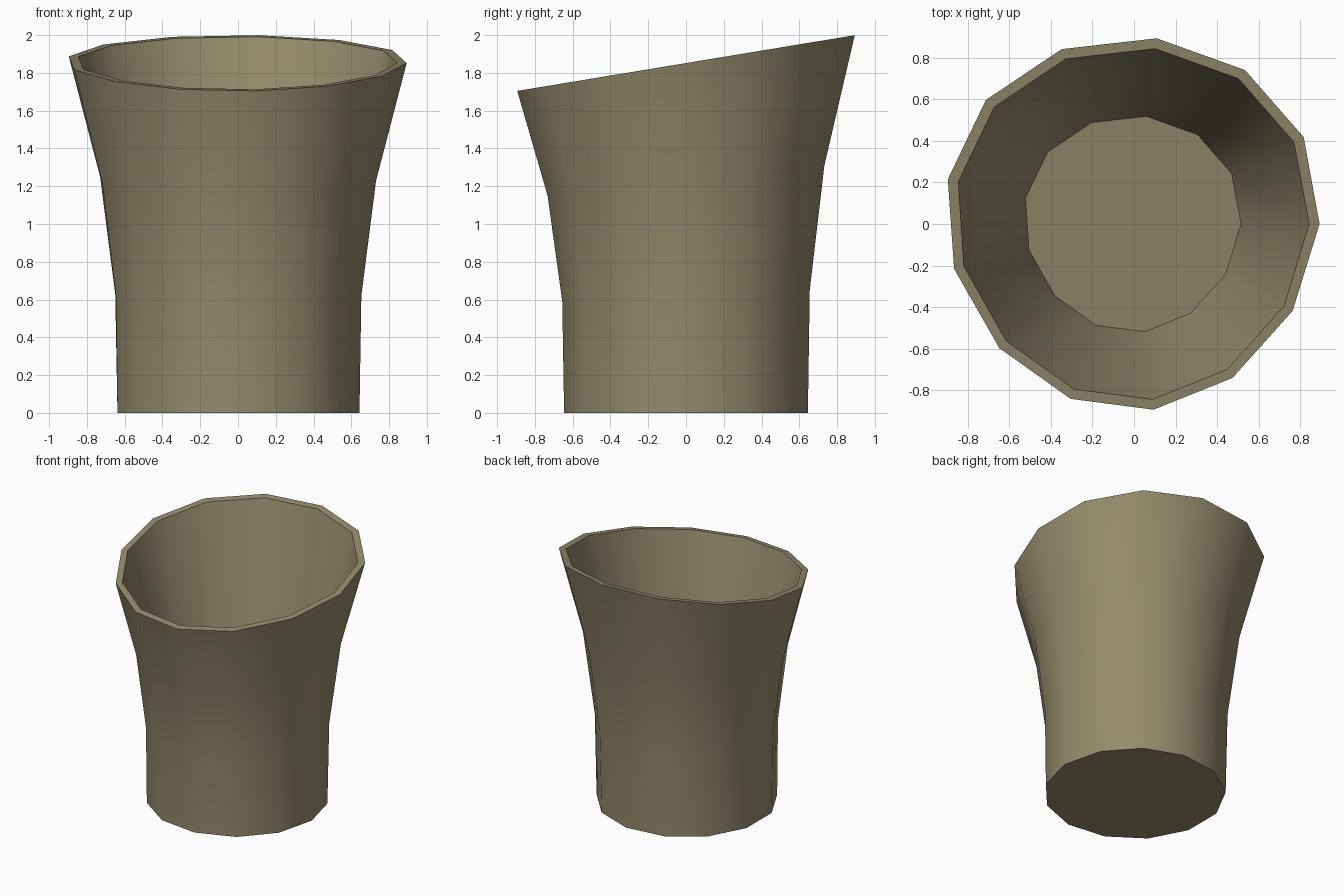
import bpy
import bmesh
from math import cos, sin, pi, radians

cube = bpy.data.objects.get("Cube")
if cube:
    bpy.data.objects.remove(cube, do_unlink=True)

SIDES = 13

# Clay colour for the whole cup
clay = bpy.data.materials.new("olive_clay")
clay.use_nodes = True
colour = (0.30, 0.26, 0.15, 1)
clay.diffuse_color = colour
clay.node_tree.nodes["Principled BSDF"].inputs["Base Color"].default_value = colour

bm = bmesh.new()


def ring(radius, height, slope, taper):
    """One tilted ring, a little wider towards the back."""
    verts = []
    for i in range(SIDES):
        a = 2 * pi * i / SIDES
        y = radius * sin(a)
        x = radius * cos(a) * (1 + taper * y) - 0.007
        verts.append(bm.verts.new((x, y, height + slope * y)))
    return verts


# Profile from the base, up the outside, over the rim, down to the inner floor
profile = [
    (0.65, 0, 0, 0),
    (0.66, 0.62, 0.046, 0.02),
    (0.738, 1.23, 0.11, 0.05),
    (0.90, 1.852, 0.165, 0.08),
    (0.85, 1.852, 0.165, 0.08),
    (0.522, 0.50, 0.165, 0.13),
]
rings = [ring(*p) for p in profile]
for low, high in zip(rings, rings[1:]):
    for i in range(SIDES):
        j = (i + 1) % SIDES
        bm.faces.new((low[i], low[j], high[j], high[i]))

# Underside and inner floor
bm.faces.new(rings[0][::-1])
bm.faces.new(rings[-1])
bmesh.ops.recalc_face_normals(bm, faces=bm.faces[:])

mesh = bpy.data.meshes.new("cup_body")
bm.to_mesh(mesh)
bm.free()
mesh.materials.append(clay)
cup = bpy.data.objects.new("cup_body", mesh)
bpy.context.collection.objects.link(cup)

# Smooth walls with crisp rim and base
bpy.ops.object.select_all(action='DESELECT')
cup.select_set(True)
bpy.context.view_layer.objects.active = cup
bpy.ops.object.shade_smooth_by_angle(angle=radians(40))
